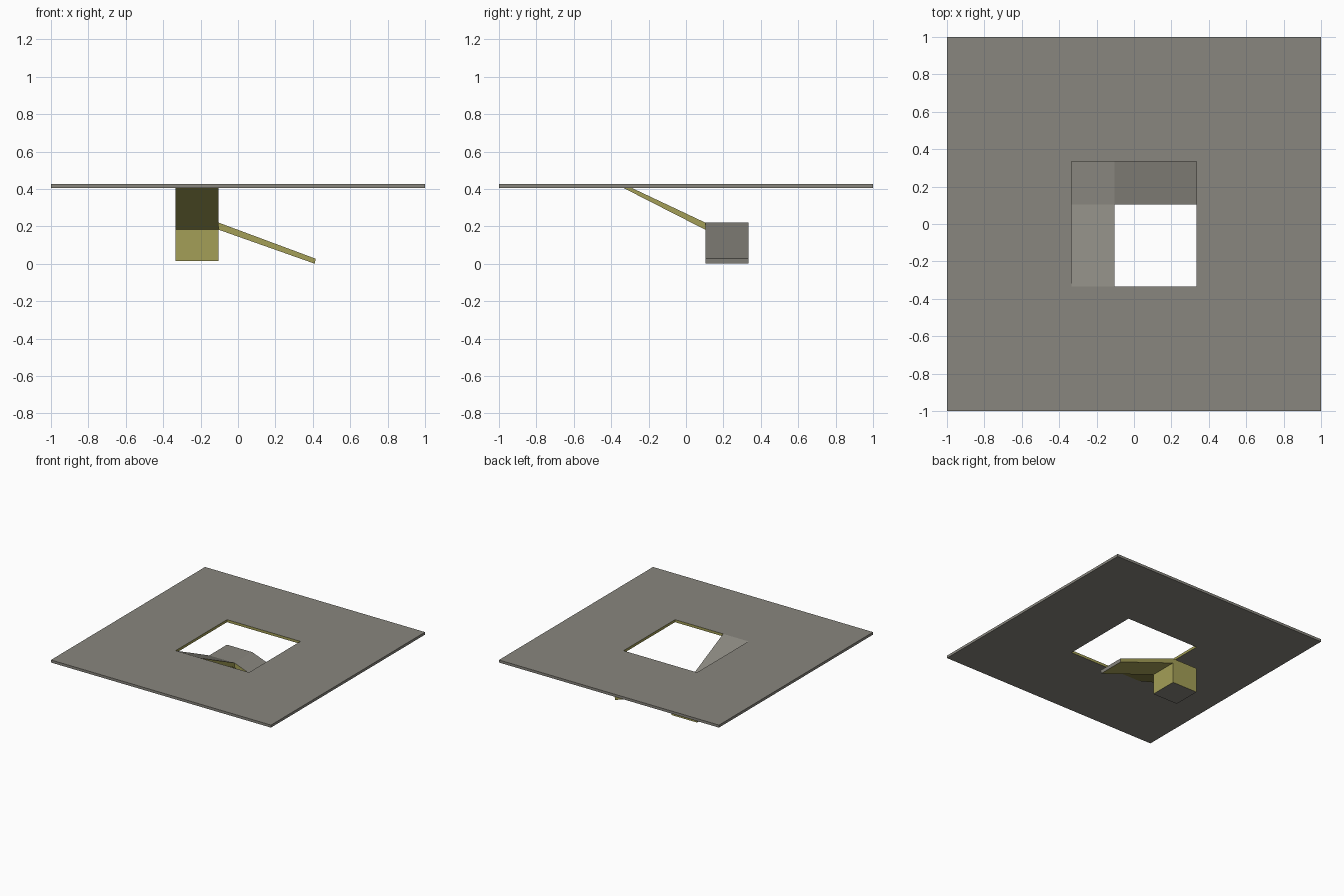
import bpy, bmesh, math
from mathutils import Vector

if "Cube" in bpy.data.objects:
    bpy.data.objects.remove(bpy.data.objects["Cube"])


def material(name, rgb):
    m = bpy.data.materials.new(name)
    m.diffuse_color = (*rgb, 1)
    m.use_nodes = True
    m.node_tree.nodes["Principled BSDF"].inputs["Base Color"].default_value = m.diffuse_color
    return m


GREY = material("warm_grey", (0.25, 0.24, 0.21))
OLIVE = material("olive", (0.37, 0.345, 0.095))


def finish(name, bm, is_grey):
    """Make an object; faces passing the is_grey rule are grey, the rest olive."""
    bmesh.ops.recalc_face_normals(bm, faces=bm.faces)
    bm.normal_update()
    for f in bm.faces:
        f.material_index = 0 if is_grey(f.normal, f.calc_center_median()) else 1
    me = bpy.data.meshes.new(name)
    bm.to_mesh(me)
    bm.free()
    me.materials.append(GREY)
    me.materials.append(OLIVE)
    bpy.context.collection.objects.link(bpy.data.objects.new(name, me))


def extrude_profile(points, offset):
    """Extrude a closed flat profile along an offset vector."""
    bm = bmesh.new()
    face = bm.faces.new([bm.verts.new(p) for p in points])
    new = bmesh.ops.extrude_face_region(bm, geom=[face])["geom"]
    verts = [v for v in new if isinstance(v, bmesh.types.BMVert)]
    bmesh.ops.translate(bm, verts=verts, vec=Vector(offset))
    return bm


LOW, HIGH = 0.405, 0.426      # floor underside and top
HOLE = 0.334                  # half width of the opening
INNER = -0.104                # inner edge of the flight running along y
NEAR = 0.103                  # near edge of the flight running along x
TOP, UNDER = 0.22, 0.182      # landing level and ramp underside there

# Floor slab with square opening: a section swept round four corners
section = [(1, LOW), (1, HIGH), (HOLE, HIGH), (HOLE, LOW)]
bm = bmesh.new()
rings = [[bm.verts.new((sx * r, sy * r, z)) for r, z in section]
         for sx, sy in ((1, 1), (-1, 1), (-1, -1), (1, -1))]
for i in range(4):
    a, b = rings[i], rings[(i + 1) % 4]
    for j in range(4):
        k = (j + 1) % 4
        bm.faces.new((a[j], a[k], b[k], b[j]))
finish("floor_slab", bm,
       lambda n, c: abs(n.z) > 0.5 or max(abs(c.x), abs(c.y)) > 0.9)

# Upper ramp, from the front edge of the opening down to the landing
upper = [(-HOLE, HIGH), (NEAR, TOP), (NEAR, UNDER), (-HOLE, LOW)]
finish("upper_ramp",
       extrude_profile([(-HOLE, y, z) for y, z in upper], (INNER + HOLE, 0, 0)),
       lambda n, c: n.z > 0.3)

# Landing block in the back left corner
block = [(-HOLE, 0.014), (INNER, 0.014), (INNER, TOP), (-HOLE, TOP)]
finish("landing_block",
       extrude_profile([(x, NEAR, z) for x, z in block], (0, HOLE - NEAR, 0)),
       lambda n, c: abs(n.z) > 0.5)

# Lower ramp, from the landing down to the right, with a grey foot end
lower = [(INNER, TOP), (0.415, 0.027), (0.411, 0.0), (INNER, UNDER)]
finish("lower_ramp",
       extrude_profile([(x, NEAR, z) for x, z in lower], (0, HOLE - NEAR, 0)),
       lambda n, c: n.z > 0.3 or n.x > 0.5)
